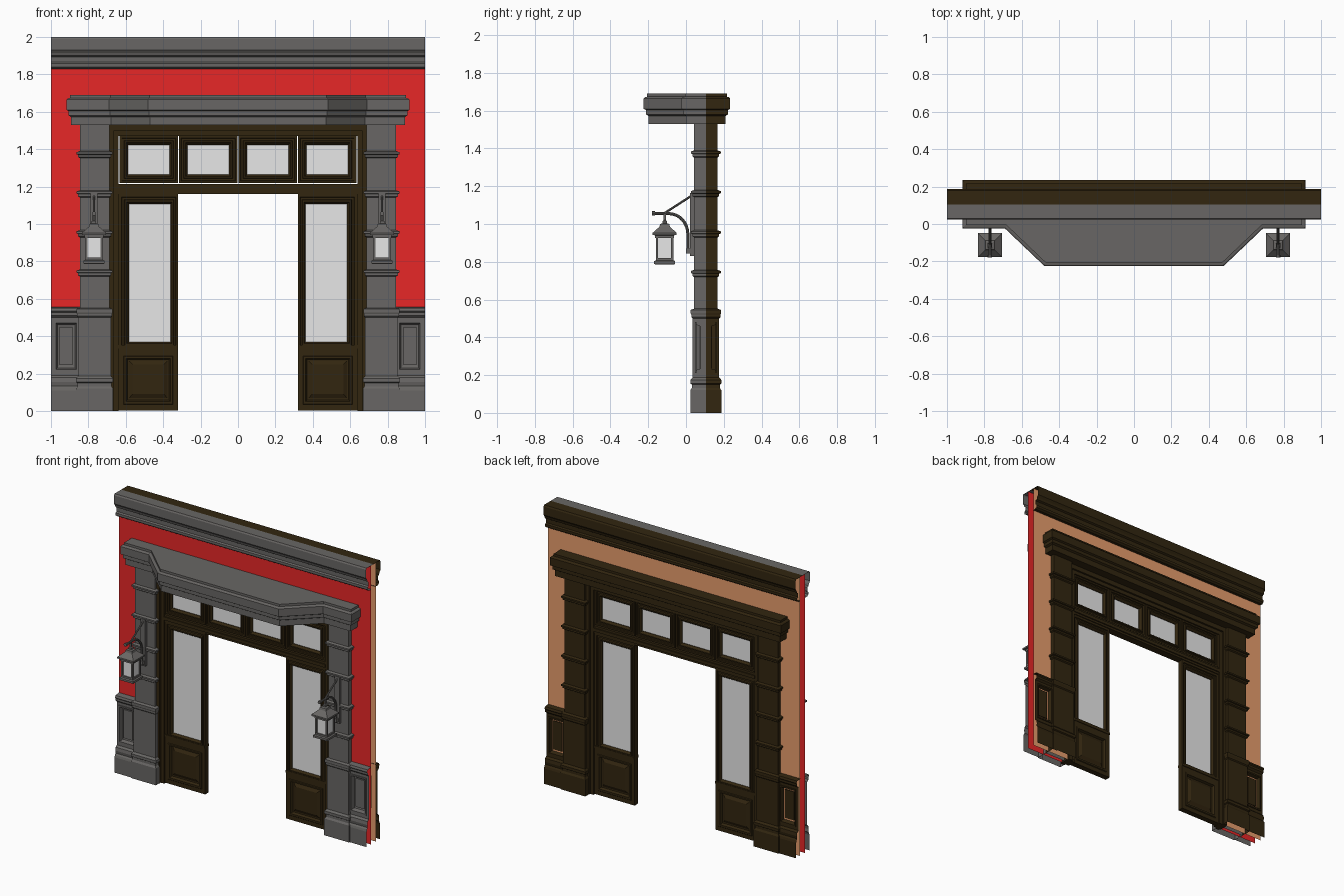
import bpy, bmesh, math

if "Cube" in bpy.data.objects:
    bpy.data.objects.remove(bpy.data.objects["Cube"])

def material(name, r, g, b):
    m = bpy.data.materials.new(name)
    m.diffuse_color = (r, g, b, 1)
    m.use_nodes = True
    m.node_tree.nodes["Principled BSDF"].inputs["Base Color"].default_value = m.diffuse_color
    return m

STONE = material("grey_stone", .14, .134, .128)
WOOD = material("dark_brown_wood", .032, .019, .005)
RED = material("red_wall", .8, .02, .02)
TAN = material("tan_plaster", .85, .36, .16)
GLASS = material("pale_glass", .8, .8, .8)
MID = .105  # y of the plane where front half meets back half

def make(name, mat, verts, faces):
    bm = bmesh.new()
    vs = [bm.verts.new(v) for v in verts]
    for f in faces:
        bm.faces.new([vs[i] for i in f])
    bmesh.ops.recalc_face_normals(bm, faces=bm.faces)
    me = bpy.data.meshes.new(name)
    bm.to_mesh(me)
    bm.free()
    me.materials.append(mat)
    ob = bpy.data.objects.new(name, me)
    bpy.context.collection.objects.link(ob)
    return ob

def loft(name, mat, rings, closed=True, start=False, end=False):
    n = len(rings[0])
    verts = [p for r in rings for p in r]
    faces = []
    for k in range(len(rings) - 1):
        for i in range(n if closed else n - 1):
            j = (i + 1) % n
            faces.append((k*n + i, k*n + j, k*n + n + j, k*n + n + i))
    if start:
        faces.append(tuple(range(n)))
    if end:
        faces.append(tuple(range(len(verts) - n, len(verts))))
    return make(name, mat, verts, faces)

def both(name, mats, rings, **kw):
    """Front half plus its reflection behind the middle plane."""
    loft("front_" + name, mats[0], rings, **kw)
    loft("back_" + name, mats[1], [[(x, 2*MID - y, z) for x, y, z in r] for r in rings], **kw)

def box(name, mat, x0, x1, y0, y1, z0, z1):
    a, b = [[(x0, y0, z), (x1, y0, z), (x1, y1, z), (x0, y1, z)] for z in (z0, z1)]
    return loft(name, mat, [a, b], start=True, end=True)

def rect(outer, inner, t, y):
    """Rectangle in xz blended between outer and inner (x0, x1, z0, z1)."""
    a, b, c, d = [o + (i - o)*t for o, i in zip(outer, inner)]
    return [(a, y, c), (b, y, c), (b, y, d), (a, y, d)]

def panel(name, mats, outer, inner, steps, **kw):
    both(name, mats, [rect(outer, inner, t, y) for t, y in steps], **kw)

def sheet(name, mats, x0, x1, profile):
    both(name, mats, [[(x, y, z) for y, z in profile] for x in (x0, x1)], closed=False)

SW = (STONE, WOOD)
WW = (WOOD, WOOD)

# wall skins, open ended, with the doorway left out
for name, mat, y in (("red_wall_skin", RED, .08), ("tan_wall_skin", TAN, .135)):
    v = [(x, y, z) for x, z in ((-1, 0), (-.7, 0), (-.7, 1.55), (.7, 1.55), (.7, 0),
                                (1, 0), (1, 1.55), (1, 2), (-1, 2), (-1, 1.55))]
    make(name, mat, v, [(0, 1, 2, 9), (4, 5, 6, 3), (9, 2, 3, 6, 7, 8)])

# top cornice
sheet("cornice", SW, -1, 1, [(MID, 2), (.03, 2), (.024, 1.99), (.024, 1.93), (.035, 1.915),
      (.04, 1.9), (.052, 1.893), (.052, 1.865), (.042, 1.858), (.042, 1.84), (.055, 1.83), (.08, 1.83)])

# lintel: bowed in front, straight behind
def bow(o, z):
    k = .414*o
    half = [(.917 - o, MID), (.917 - o, -.024 + o), (.69 - k, -.024 + o), (.48 - k, -.224 + o)]
    return [(x, y, z) for x, y in half] + [(-x, y, z) for x, y in reversed(half)]

def straight(o, z):
    return [(s*(.917 - o), y, z) for s, y in
            ((1, MID), (1, .234 - o), (-1, .234 - o), (-1, MID))]

LINTEL = [(.025, 1.53), (.025, 1.572), (.012, 1.58), (.012, 1.603), (0, 1.61),
          (0, 1.665), (.006, 1.671), (.018, 1.674), (.018, 1.69)]
for name, mat, f in (("front_lintel", STONE, bow), ("back_lintel", WOOD, straight)):
    loft(name, mat, [f(o, z) for o, z in LINTEL], start=True, end=True)

# pilaster side profile: (z, swelling beyond the shaft)
PIL = [(0, .02), (.12, .02), (.132, .012), (.15, .012), (.155, .02), (.175, .02), (.188, .008),
       (.5, .008), (.507, .015), (.52, .015), (.527, .018), (.545, .018), (.552, 0)]
for z in (.737, .947, 1.16, 1.37):
    PIL += [(z - .018, 0), (z - .012, .009), (z, .009), (z + .003, .017), (z + .014, .017), (z + .02, 0)]
PIL.append((1.54, 0))

for s, side in ((-1, "left"), (1, "right")):
    def span(a, b):
        return (s*a, s*b)

    # pilaster
    both(side + "_pilaster", SW, [[(s*(.767 - .079 - o), MID, z), (s*(.767 - .079 - o), MID - .062 - o, z),
         (s*(.767 + .079 + o), MID - .062 - o, z), (s*(.767 + .079 + o), MID, z)] for z, o in PIL])

    # wainscot: cap, base and recessed panel
    x0, x1 = span(.83, 1)
    sheet(side + "_wainscot_cap", SW, x0, x1, [(.08, .555), (.04, .55), (.035, .535), (.042, .528),
          (.042, .512), (.055, .5)])
    sheet(side + "_wainscot_base", SW, x0, x1, [(.055, .19), (.042, .178), (.038, .155), (.042, .135),
          (.034, .125), (.03, .11), (.03, 0)])
    panel(side + "_wainscot_panel", SW, (x0, x1, .19, .5), (*span(.885, .955), .245, .45),
          [(0, .055), (.4, .055), (.4, .048), (.6, .048), (.75, .075), (1, .078), (1, .068)], end=True)

    # door jamb, stepped
    box(side + "_jamb", WOOD, *span(.638, .7), .075, .135, 0, 1.53)
    box(side + "_jamb_moulding", WOOD, *span(.665, .695), .062, .148, 0, 1.53)

    # side door leaf: glazed top over raised panel
    x0, x1 = span(.64, .32)
    STEPS = [(0, MID), (0, .085), (.3, .085), (.35, .093), (.55, .093), (.62, .083), (.8, .083),
             (1, .098), (1, MID)]
    g = (*span(.584, .36), .37, 1.107)
    panel(side + "_door_glazed_frame", WW, (x0, x1, .32, 1.16), g, STEPS)
    box(side + "_door_glass", GLASS, g[0], g[1], MID - .003, MID + .003, g[2], g[3])
    panel(side + "_door_lower_panel", WW, (x0, x1, .004, .32), (*span(.564, .396), .09, .25),
          [(0, MID), (0, .085), (.35, .085), (.4, .08), (.55, .08), (.65, .097), (.75, .097),
           (1, .086)], end=True)
    box(side + "_door_rail", WOOD, x0, x1, .08, .13, .335, .352)

    # lantern: square section, stacked (z, half width)
    cx, cy = s*.77, -.113
    def stack(name, mat, rows):
        loft(name, mat, [[(cx + a*h, cy + b*h, z) for a, b in ((-1, -1), (1, -1), (1, 1), (-1, 1))]
                         for z, h in rows], start=True, end=True)
    stack(side + "_lantern_roof", STONE, [(.925, .05), (.94, .05), (.942, .064), (.953, .064),
          (.985, .028), (1.0, .024), (1.004, .012), (1.015, .012), (1.02, .006), (1.055, .006)])
    stack(side + "_lantern_base", STONE, [(.785, .045), (.788, .056), (.803, .056), (.808, .047), (.82, .047)])
    stack(side + "_lantern_glass", GLASS, [(.818, .038), (.928, .038)])
    for a in (-1, 1):
        for b in (-1, 1):
            px, py = cx + a*.04, cy + b*.04
            box(side + "_lantern_post", STONE, px - .006, px + .006, py - .006, py + .006, .815, .93)

    # wall bracket: plate, curved arm, strut
    def tube(name, path, r):
        rings = []
        for i, (y, z) in enumerate(path):
            p, q = path[max(i - 1, 0)], path[min(i + 1, len(path) - 1)]
            d = math.hypot(q[0] - p[0], q[1] - p[1])
            ny, nz = -(q[1] - p[1])/d, (q[0] - p[0])/d
            rings.append([(cx + r*math.cos(t), y + r*math.sin(t)*ny, z + r*math.sin(t)*nz)
                          for t in [k*math.pi/4 for k in range(8)]])
        loft(name, STONE, rings, start=True, end=True)
    box(side + "_bracket_plate", STONE, cx - .018, cx + .018, .022, .045, .83, 1.165)
    arc = [(-.09 + .1*math.cos(a*math.pi/16), .945 + .11*math.sin(a*math.pi/16)) for a in range(9)]
    tube(side + "_bracket_arm", [(.01, .85)] + arc + [(-.17, 1.056)], .008)
    tube(side + "_bracket_knob", [(-.165, 1.056), (-.18, 1.056)], .012)
    tube(side + "_bracket_strut", [(-.11, 1.06), (.03, 1.15)], .006)
    box(side + "_bracket_foot", STONE, cx - .012, cx + .012, 0, .03, .845, .87)

# door head and transom bar
box("door_head", WOOD, -.64, .64, .075, .135, 1.47, 1.53)
box("door_head_moulding", WOOD, -.67, .67, .062, .148, 1.497, 1.53)
box("transom_bar", WOOD, -.64, .64, .078, .132, 1.16, 1.213)
box("transom_bar_moulding", WOOD, -.64, .64, .07, .14, 1.175, 1.198)

# four transom lights with narrow gaps between
for i in range(4):
    c = -.477 + .318*i
    o = (c - .156, c + .156, 1.219, 1.472)
    g = (c - .11, c + .11, 1.265, 1.422)
    panel("transom_frame", WW, o, g, [(0, MID), (0, .085), (.25, .085), (.3, .093), (.5, .093),
          (.57, .083), (.75, .083), (1, .098), (1, MID)])
    box("transom_glass", GLASS, g[0], g[1], MID - .003, MID + .003, g[2], g[3])
